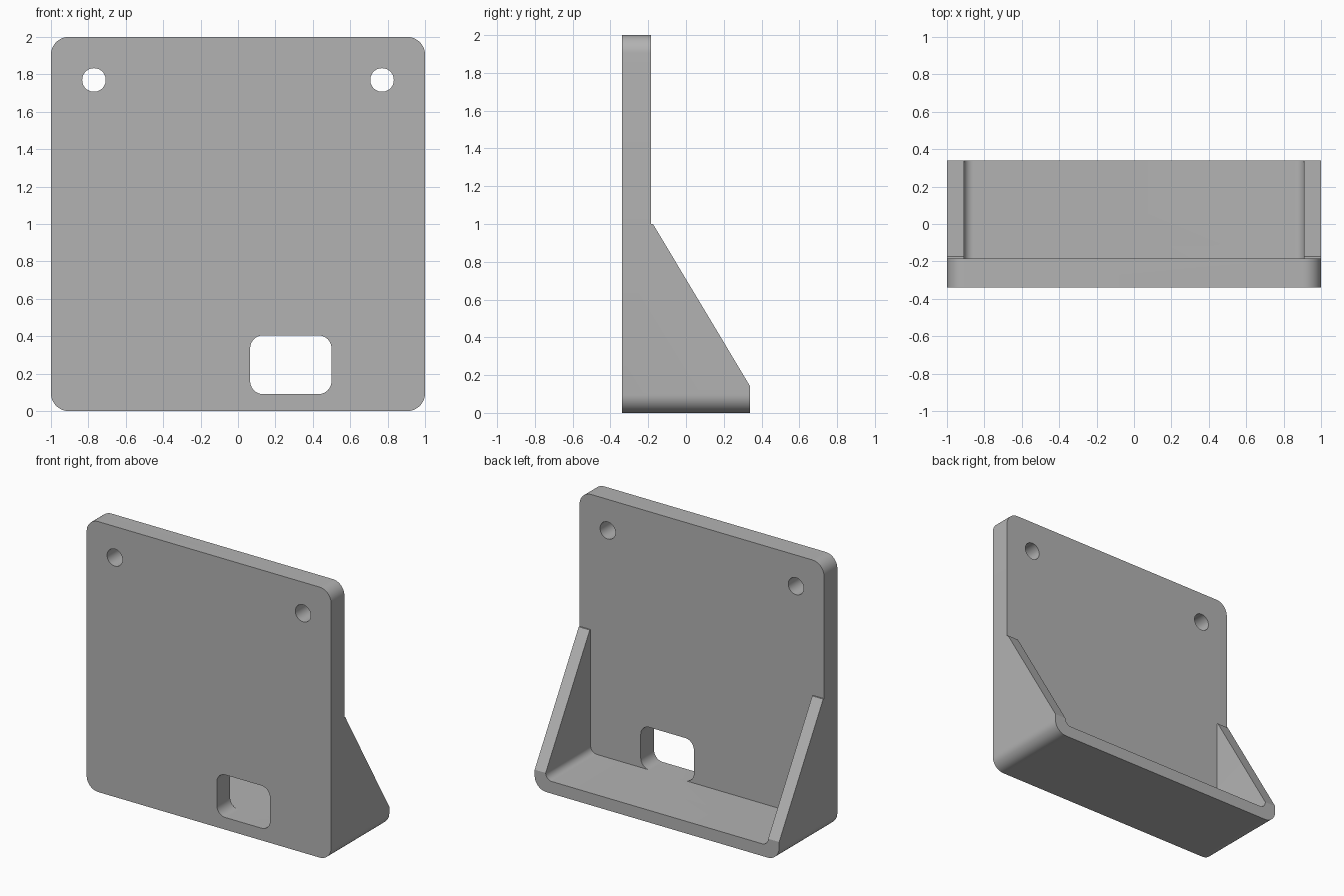
import bpy, bmesh, math

if "Cube" in bpy.data.objects:
    bpy.data.objects.remove(bpy.data.objects["Cube"], do_unlink=True)

DEPTH = 0.34        # half depth of the bracket
PLATE_BACK = -0.185
WALL = 0.09

grey = bpy.data.materials.new("plain grey")
grey.use_nodes = True
grey.diffuse_color = (0.45, 0.45, 0.45, 1)
grey.node_tree.nodes["Principled BSDF"].inputs["Base Color"].default_value = grey.diffuse_color


def rounded_rect(x0, x1, z0, z1, r, steps=10):
    pts = []
    corners = [(x1 - r, z1 - r), (x0 + r, z1 - r), (x0 + r, z0 + r), (x1 - r, z0 + r)]
    for q, (cx, cz) in enumerate(corners):
        for i in range(steps + 1):
            a = math.pi / 2 * (q + i / steps)
            pts.append((round(cx + r * math.cos(a), 5), round(cz + r * math.sin(a), 5)))
    return pts


def circle(cx, cz, r, n=40):
    return [(cx + r * math.cos(math.tau * i / n), cz + r * math.sin(math.tau * i / n))
            for i in range(n)]


def prism(name, pts, lo, hi, axis="y"):
    """Extrude a closed outline between lo and hi along the axis."""
    place = (lambda p, d: (p[0], d, p[1])) if axis == "y" else (lambda p, d: (d, *p))
    bm = bmesh.new()
    a = [bm.verts.new(place(p, lo)) for p in pts]
    b = [bm.verts.new(place(p, hi)) for p in pts]
    bm.faces.new(a)
    bm.faces.new(b[::-1])
    for i in range(len(pts)):
        j = (i + 1) % len(pts)
        bm.faces.new((a[i], b[i], b[j], a[j]))
    bmesh.ops.recalc_face_normals(bm, faces=bm.faces[:])
    mesh = bpy.data.meshes.new(name)
    bm.to_mesh(mesh)
    bm.free()
    mesh.materials.append(grey)
    obj = bpy.data.objects.new(name, mesh)
    bpy.context.collection.objects.link(obj)
    return obj


# Full block with rounded long edges
bracket = prism("wall_bracket", rounded_rect(-1, 1, 0, 2, 0.095), -DEPTH, DEPTH)

# Sloped cut over the side walls, pocket between them, window and screw holes
slope = [(PLATE_BACK, 3), (PLATE_BACK, 1), (-0.175, 1), (DEPTH, 0.14),
         (0.4, 0.04), (1, 0.04), (1, 3)]
inner = WALL - 1
cutters = [
    prism("slope_cutter", slope, -2, 2, "x"),
    prism("pocket_cutter", rounded_rect(inner, -inner, WALL, 3, 0.05), PLATE_BACK, 1),
    prism("window_cutter", rounded_rect(0.065, 0.5, WALL, 0.405, 0.07), -1, -0.1),
]
for side in (-1, 1):
    cutters.append(prism("screw_hole_cutter", circle(side * 0.77, 1.77, 0.063), -1, 0))

bpy.context.view_layer.objects.active = bracket
for cutter in cutters:
    mod = bracket.modifiers.new("cut", "BOOLEAN")
    mod.operation = "DIFFERENCE"
    mod.solver = "EXACT"
    mod.object = cutter
    bpy.ops.object.modifier_apply(modifier=mod.name)
    bpy.data.objects.remove(cutter, do_unlink=True)

# Smooth the rounded corners, keep the edges crisp
bpy.ops.object.select_all(action="DESELECT")
bracket.select_set(True)
bpy.ops.object.shade_smooth_by_angle(angle=math.radians(25))
